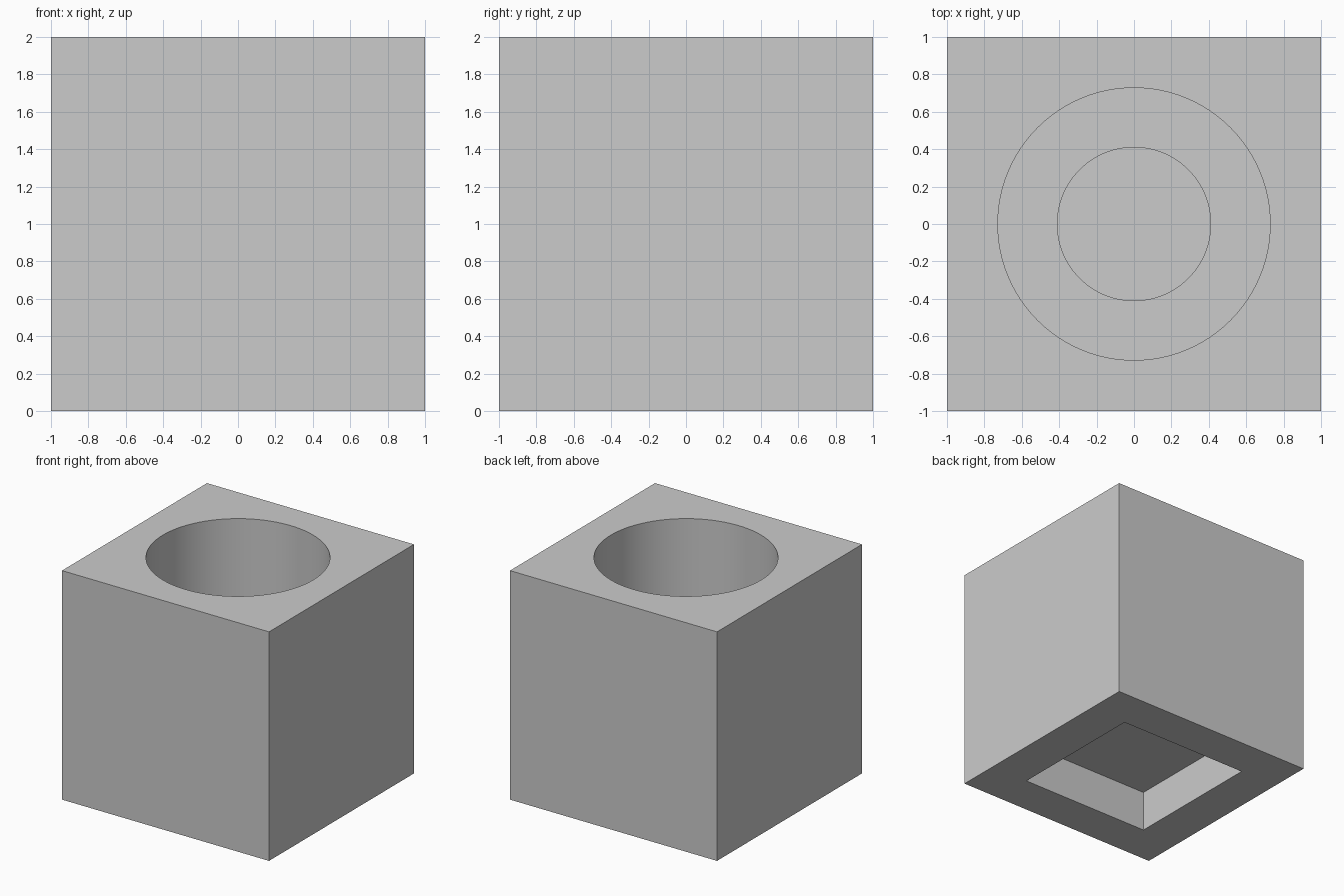
import bpy

if "Cube" in bpy.data.objects:
    bpy.data.objects.remove(bpy.data.objects["Cube"])

grey = bpy.data.materials.new("light_grey")
grey.diffuse_color = (0.6, 0.6, 0.6, 1)
grey.use_nodes = True
grey.node_tree.nodes["Principled BSDF"].inputs["Base Color"].default_value = grey.diffuse_color


def cut(target, cutter):
    """Subtract the cutter from the target and hide the cutter."""
    mod = target.modifiers.new(cutter.name, 'BOOLEAN')
    mod.operation = 'DIFFERENCE'
    mod.solver = 'EXACT'
    mod.object = cutter
    bpy.context.view_layer.objects.active = target
    bpy.ops.object.modifier_apply(modifier=mod.name)
    bpy.data.objects.remove(cutter)


def box(name, width, bottom, top):
    bpy.ops.mesh.primitive_cube_add(size=1, location=(0, 0, (bottom + top) / 2))
    ob = bpy.context.object
    ob.name = name
    ob.scale = (width, width, top - bottom)
    bpy.ops.object.transform_apply(location=True, rotation=True, scale=True)
    return ob


def rod(name, radius, bottom, top):
    bpy.ops.mesh.primitive_cylinder_add(vertices=96, radius=radius, depth=top - bottom,
                                        location=(0, 0, (bottom + top) / 2))
    ob = bpy.context.object
    ob.name = name
    return ob


# Cube body
block = box("block", 2, 0, 2)

# Wide round bore from the top, then a narrower blind bore in its floor
cut(block, rod("wide_bore", 0.728, 0.91, 2.2))
cut(block, rod("narrow_bore", 0.41, 0.55, 1.2))

# Square recess in the underside
cut(block, box("square_recess", 1.27, -0.2, 0.36))

# Material and smooth bore walls
block.data.materials.clear()
block.data.materials.append(grey)
for p in block.data.polygons:
    p.material_index = 0
bpy.ops.object.select_all(action='DESELECT')
block.select_set(True)
bpy.context.view_layer.objects.active = block
bpy.ops.object.shade_smooth_by_angle()
